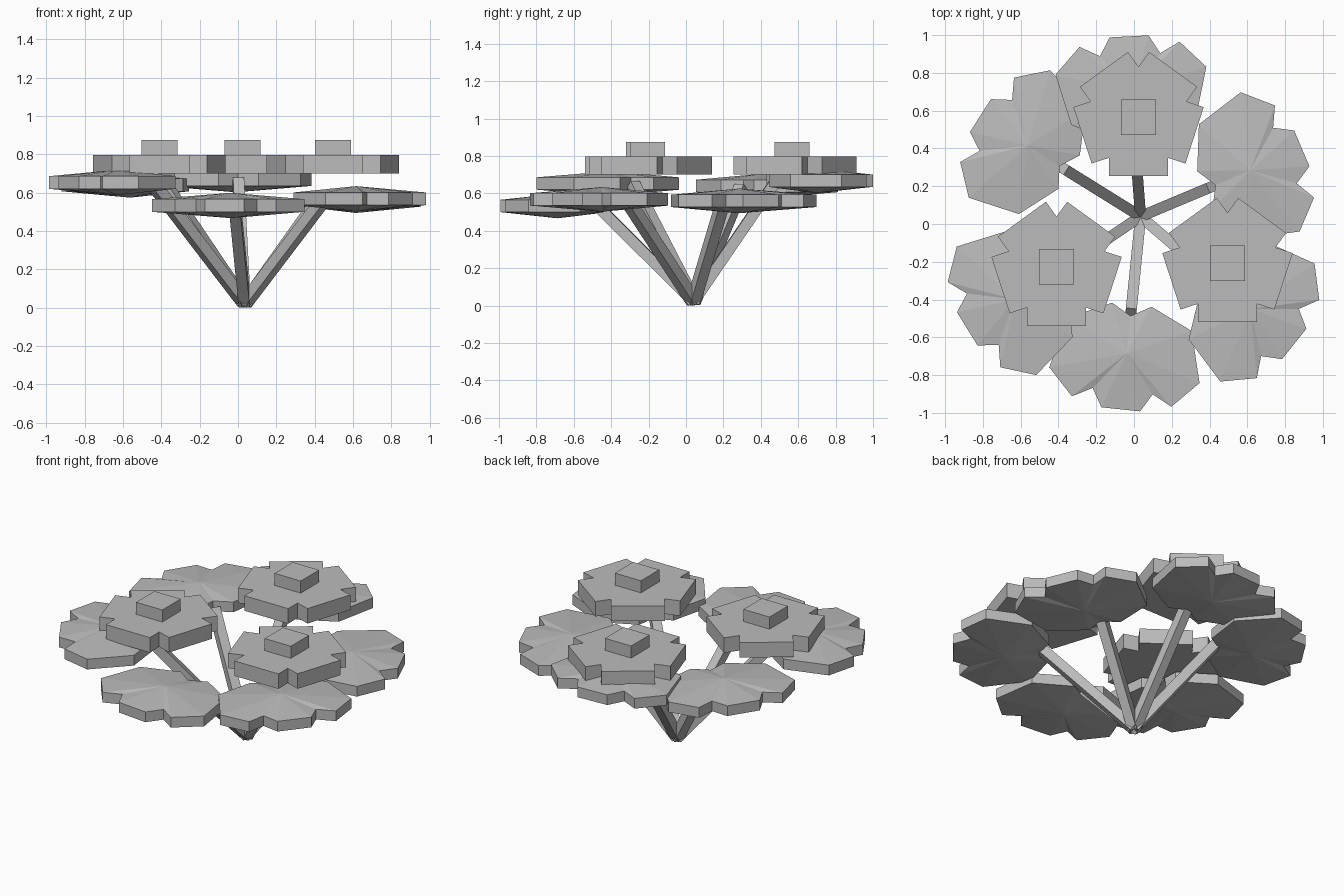
import bpy, bmesh, math
from mathutils import Vector, Matrix

if "Cube" in bpy.data.objects:
    bpy.data.objects.remove(bpy.data.objects["Cube"])

grey = bpy.data.materials.new("light_grey")
grey.diffuse_color = (0.5, 0.5, 0.5, 1)
grey.use_nodes = True
grey.node_tree.nodes["Principled BSDF"].inputs["Base Color"].default_value = grey.diffuse_color


def add_object(name, bm):
    bmesh.ops.recalc_face_normals(bm, faces=bm.faces)
    mesh = bpy.data.meshes.new(name)
    bm.to_mesh(mesh)
    bm.free()
    mesh.materials.append(grey)
    obj = bpy.data.objects.new(name, mesh)
    bpy.context.collection.objects.link(obj)
    return obj


def slab(bm, outline, z0, z1, bulge=0.0, hub=None):
    """Extruded outline; with a hub both faces become shallow fans."""
    n = len(outline)
    low = [bm.verts.new((x, y, z0)) for x, y in outline]
    top = [bm.verts.new((x, y, z1)) for x, y in outline]
    for i in range(n):
        j = (i + 1) % n
        bm.faces.new((low[i], low[j], top[j], top[i]))
    if hub is None:
        bm.faces.new(top)
        bm.faces.new(low[::-1])
        return
    hub_top = bm.verts.new((hub[0], hub[1], z1 + bulge))
    hub_low = bm.verts.new((hub[0], hub[1], z0 - bulge))
    for i in range(n):
        j = (i + 1) % n
        bm.faces.new((top[i], top[j], hub_top))
        bm.faces.new((low[j], low[i], hub_low))


# Flowers: five square-ended petals with a box in the middle
half, reach = 0.157, 0.312
corner = math.hypot(half, reach)
spread = math.atan2(half, reach)
notch = half / math.sin(math.radians(36))
petals = []
for k in range(5):
    a = math.radians(-90 + 72 * k)
    for r, t in ((corner, a - spread), (corner, a + spread),
                 (notch, a + math.radians(36))):
        petals.append((r * math.cos(t), r * math.sin(t)))

for i, (x, y) in enumerate([(0.024, 0.566), (-0.41, -0.227), (0.495, -0.207)]):
    bm = bmesh.new()
    slab(bm, petals, 0.70, 0.797)
    add_object(f"flower_{i + 1}", bm).location = (x, y, 0)
    bm = bmesh.new()
    bmesh.ops.create_cube(bm, size=1, matrix=Matrix.Diagonal((0.187, 0.187, 0.095, 1)))
    add_object(f"flower_centre_{i + 1}", bm).location = (x, y, 0.8275)

# Leaf outline: x points away from the stem, mirrored across y
side = [(-0.06, 0.105), (0.045, 0.33), (0.315, 0.40),
        (0.455, 0.265), (0.40, 0.16), (0.497, 0.103)]
leaf = [(0, 0)] + [(x, -y) for x, y in side] + side[::-1]

# Stem end x, y, heading in degrees, rim bottom height
leaves = {
    "front": (-0.018, -0.487, -96, 0.50),
    "front_right": (0.46, -0.325, -38.6, 0.535),
    "back_right": (0.431, 0.206, 23, 0.527),
    "back": (0.0, 0.497, 93, 0.635),
    "back_left": (-0.394, 0.307, 147.5, 0.607),
    "front_left": (-0.46, -0.294, -148.3, 0.62),
}
base = Vector((0.035, 0.04, 0.022))
thick = 0.066
for name, (x, y, heading, z) in leaves.items():
    a = math.radians(heading)
    bm = bmesh.new()
    slab(bm, leaf, 0, thick, 0.033, (0.2, 0))
    obj = add_object(f"leaf_{name}", bm)
    obj.location = (x, y, z)
    obj.rotation_euler.z = a

    # Square stem from the shared base to the leaf notch
    tip = Vector((x - 0.02 * math.cos(a), y - 0.02 * math.sin(a), z + 0.4 * thick))
    d = tip - base
    bm = bmesh.new()
    bmesh.ops.create_cube(bm, size=1, matrix=Matrix.Diagonal((0.058, 0.058, d.length, 1)))
    stem = add_object(f"stem_{name}", bm)
    stem.location = (base + tip) / 2
    stem.rotation_euler = d.to_track_quat('Z', 'Y').to_euler()
